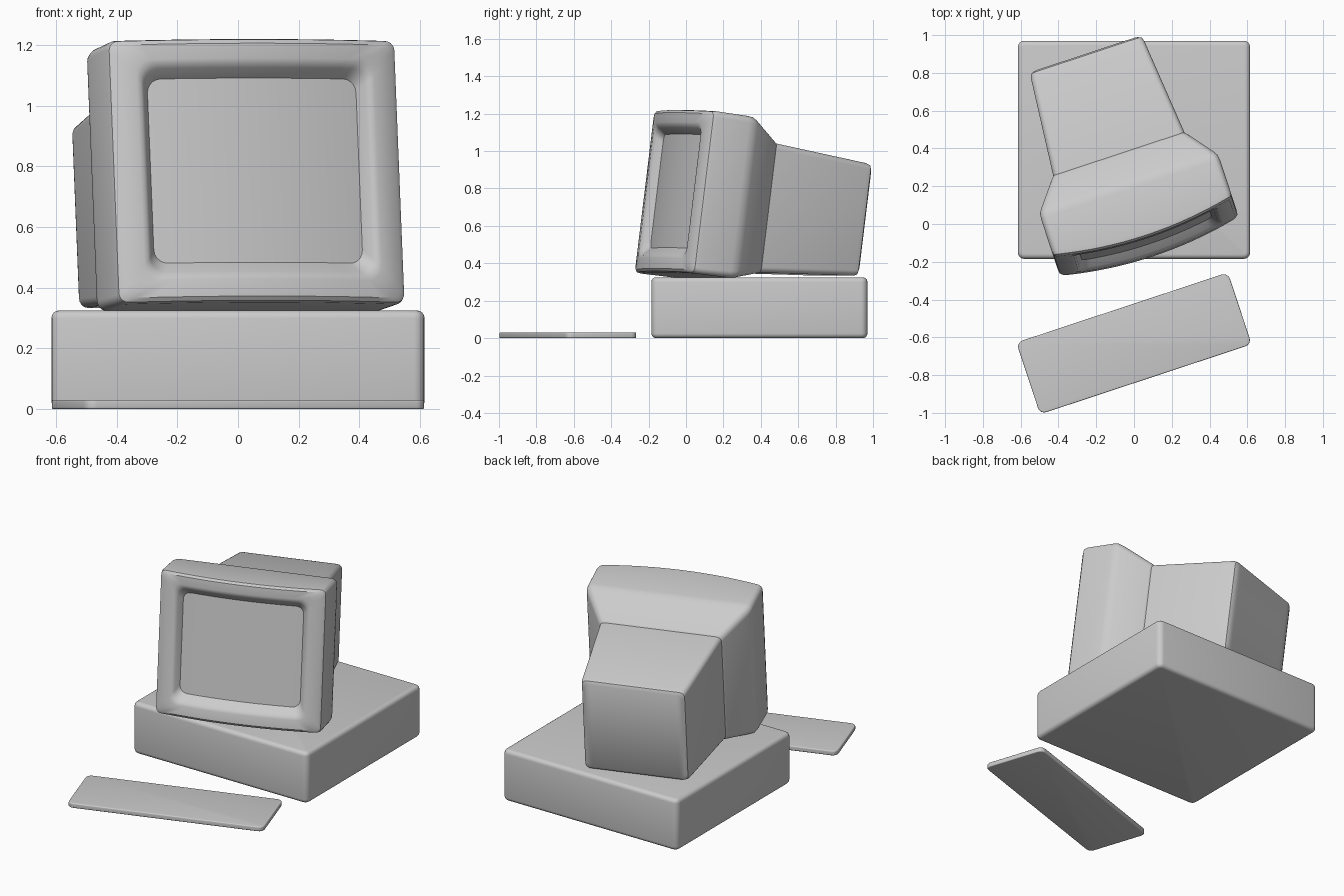
import bpy, bmesh, math
from mathutils import Matrix

if "Cube" in bpy.data.objects:
    bpy.data.objects.remove(bpy.data.objects["Cube"])

TURN, TILT = math.radians(18.3), math.radians(-7.3)
MONITOR = (Matrix.Translation((0.038, 0.0126, 0)) @ Matrix.Rotation(TURN, 4, 'Z')
           @ Matrix.Rotation(TILT, 4, 'X'))


def finish(bm, name, matrix, angle=35):
    bmesh.ops.recalc_face_normals(bm, faces=bm.faces)
    mesh = bpy.data.meshes.new(name)
    bm.to_mesh(mesh)
    bm.free()
    ob = bpy.data.objects.new(name, mesh)
    bpy.context.collection.objects.link(ob)
    ob.matrix_world = matrix
    bpy.ops.object.select_all(action='DESELECT')
    ob.select_set(True)
    bpy.context.view_layer.objects.active = ob
    bpy.ops.object.shade_smooth_by_angle(angle=math.radians(angle))
    return ob


def ring(bm, depth, hw, low, high, r, bulge, seg=5, side=16):
    """Rounded rectangle in x/z whose middle bows toward the front."""
    arc = [math.pi / 2 * i / seg for i in range(seg + 1)]
    left = [(-hw + r - r * math.cos(a), r - r * math.sin(a)) for a in arc]
    flat = [((hw - r) * (2 * i / side - 1), 0) for i in range(1, side)]
    half = left + flat + [(-x, z) for x, z in reversed(left)]
    pts = [(x, low + z) for x, z in half] + [(x, high - z) for x, z in reversed(half)]
    return [bm.verts.new((x, depth - bulge * (1 - (x / 0.5) ** 2), z)) for x, z in pts]


def cap(bm, loop):
    n = len(loop)
    for i in range(n // 2 - 1):
        bm.faces.new((loop[i], loop[i + 1], loop[n - 2 - i], loop[n - 1 - i]))


def loft(name, rows, cap_start=True, cap_end=True):
    bm = bmesh.new()
    loops = [ring(bm, *row) for row in rows]
    for a, b in zip(loops, loops[1:]):
        for i in range(len(a)):
            j = (i + 1) % len(a)
            bm.faces.new((a[i], a[j], b[j], b[i]))
    if cap_start:
        cap(bm, loops[0])
    if cap_end:
        cap(bm, loops[-1])
    return finish(bm, name, MONITOR)


def box(name, size, matrix, corner, edge):
    bm = bmesh.new()
    bmesh.ops.create_cube(bm, size=1, matrix=Matrix.Diagonal((*size, 1)))
    upright = [e for e in bm.edges if abs(e.verts[0].co.z - e.verts[1].co.z) > 1e-4]
    bmesh.ops.bevel(bm, geom=upright, offset=corner, segments=4, profile=0.5, affect='EDGES')
    rims = [e for e in bm.edges if abs(e.verts[0].co.z - e.verts[1].co.z) < 1e-4]
    bmesh.ops.bevel(bm, geom=rims, offset=edge, segments=4, profile=0.5, affect='EDGES')
    return finish(bm, name, matrix)


# Computer case under the monitor
box("computer_case", (1.23, 1.155, 0.325), Matrix.Translation((0, 0.3925, 0.1625)), 0.035, 0.025)

# Thin keyboard slab
box("keyboard", (1.18, 0.40, 0.03),
    Matrix.Translation((0, -0.632, 0.015)) @ Matrix.Rotation(TURN, 4, 'Z'), 0.035, 0.006)

# Monitor housing: tapered neck, straight sides, bowed bezel and recessed lip
# rows: depth, half width, bottom, top, corner radius, bulge
B = 0.058
screen_row = (-0.128, 0.362, 0.464, 1.076, 0.045, B)
loft("monitor_housing", [
    (0.247, 0.350, 0.400, 1.066, 0.02, 0),
    (0.243, 0.364, 0.388, 1.080, 0.025, 0),
    (0.232, 0.376, 0.381, 1.090, 0.03, 0),
    (0.085, 0.482, 0.341, 1.184, 0.035, 0),
    (0.060, 0.495, 0.333, 1.197, 0.035, 0),
    (0.030, 0.499, 0.330, 1.201, 0.035, 0),
    (-0.150, 0.499, 0.328, 1.203, 0.03, B),
    (-0.172, 0.495, 0.332, 1.199, 0.03, B),
    (-0.182, 0.480, 0.345, 1.185, 0.03, B),
    (-0.182, 0.412, 0.402, 1.135, 0.05, B),
    (-0.178, 0.397, 0.416, 1.120, 0.05, B),
    (-0.166, 0.385, 0.430, 1.106, 0.05, B),
    screen_row], cap_end=False)

# Curved glass screen
loft("screen", [(-0.12, *screen_row[1:]), screen_row], cap_start=False)

# Tapered tube cover at the back
loft("monitor_back", [
    (0.200, 0.368, 0.380, 1.080, 0.03, 0),
    (0.243, 0.366, 0.384, 1.081, 0.03, 0),
    (0.780, 0.316, 0.436, 1.043, 0.03, 0),
    (0.803, 0.309, 0.443, 1.036, 0.03, 0),
    (0.813, 0.290, 0.462, 1.017, 0.03, 0)])
